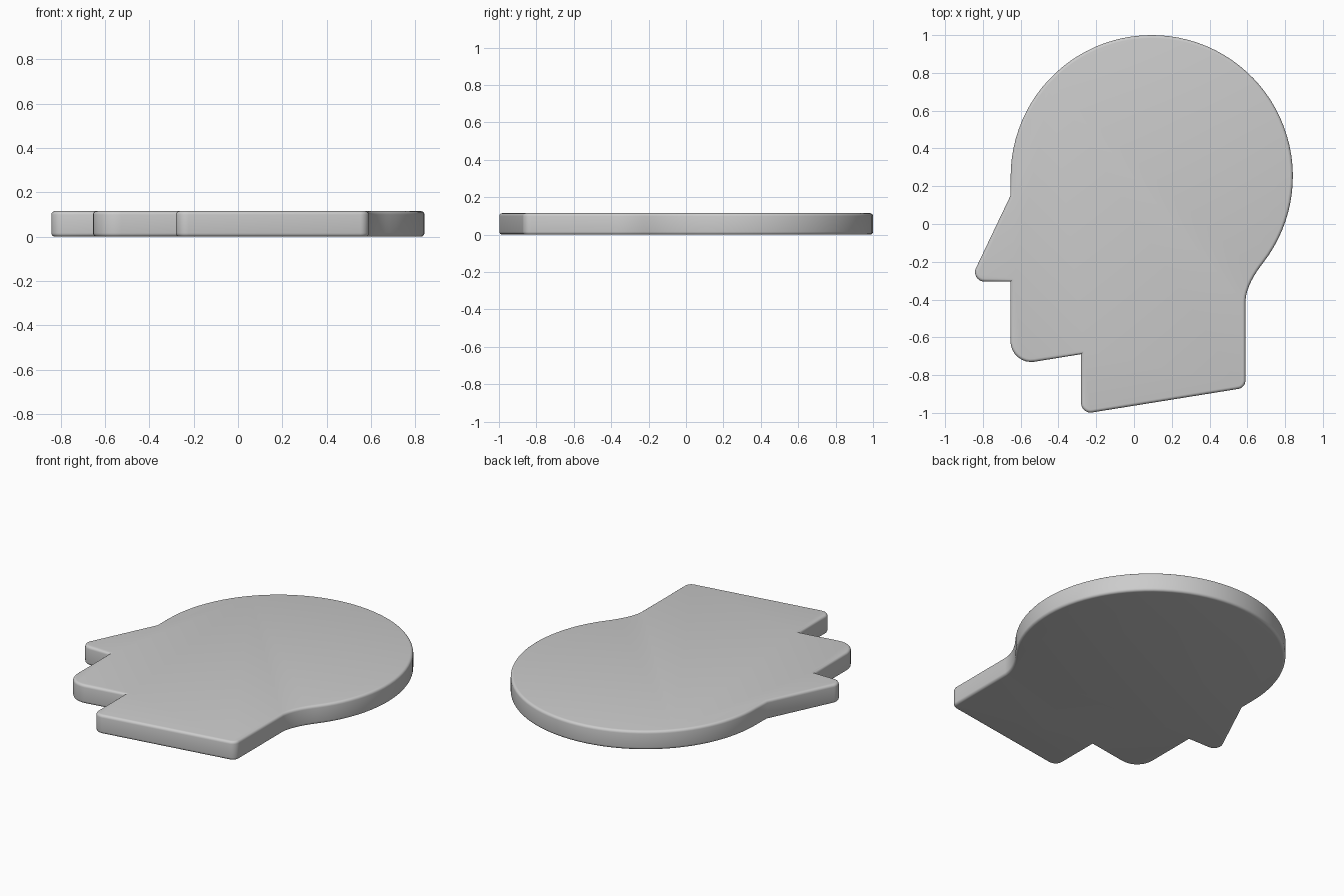
import bpy, bmesh
from math import radians, cos, sin, pi
from mathutils import Vector

if "Cube" in bpy.data.objects:
    bpy.data.objects.remove(bpy.data.objects["Cube"])

H = 0.115          # plate thickness
EDGE = 0.016       # softened rim


def arc(cx, cy, r, a0, a1, n):
    return [Vector((cx + r * cos(radians(a0 + (a1 - a0) * i / n)),
                    cy + r * sin(radians(a0 + (a1 - a0) * i / n)))) for i in range(n + 1)]


def fillet(prev, corner, nxt, r, n=8):
    """Points of a rounded corner tangent to both sides."""
    c = Vector(corner)
    u, v = (Vector(prev) - c).normalized(), (Vector(nxt) - c).normalized()
    half = u.angle(v) / 2
    m = c + (u + v).normalized() * (r / sin(half))
    t = r / math_tan(half)
    a, b = c + u * t - m, c + v * t - m
    ang = a.angle(b)
    return [m + (a * sin((1 - i / n) * ang) + b * sin(i / n * ang)) / sin(ang) for i in range(n + 1)]


def math_tan(x):
    return sin(x) / cos(x)


# corners of the face and neck before rounding
brow, nose, lip = (-0.654, 0.15), (-0.871, -0.305), (-0.654, -0.305)
chin, throat = (-0.654, -0.75), (-0.28, -0.689)
neck_front, neck_back, nape = (-0.28, -1.007), (0.59, -0.867), (0.59, -0.405)

# outline, counter-clockwise: skull, face, neck, nape
outline = arc(0.094, 0.253, 0.747, -38, 180, 56)
outline += [Vector(brow)] + fillet(brow, nose, lip, 0.05) + [Vector(lip)]
outline += fillet(lip, chin, throat, 0.11) + [Vector(throat)]
outline += fillet(throat, neck_front, neck_back, 0.05)
outline += fillet(neck_front, neck_back, nape, 0.045)
p0, p3 = Vector(nape), outline[0]
p1, p2 = p0 + Vector((0.005, 0.07)), p3 - Vector((0.044, 0.056))
for i in range(8):
    t = i / 8
    outline.append(p0 * (1-t)**3 + p1 * 3*t*(1-t)**2 + p2 * 3*t*t*(1-t) + p3 * t**3)

# extruded plate with rounded top and bottom rims
bm = bmesh.new()
base = bm.faces.new([bm.verts.new((p.x, p.y, 0)) for p in outline])
ext = bmesh.ops.extrude_face_region(bm, geom=[base], use_keep_orig=True)
for v in ext["geom"]:
    if isinstance(v, bmesh.types.BMVert):
        v.co.z = H
bmesh.ops.recalc_face_normals(bm, faces=bm.faces)
rims = [e for e in bm.edges if abs(e.verts[0].co.z - e.verts[1].co.z) < 1e-6]
bmesh.ops.bevel(bm, geom=rims, offset=EDGE, offset_type='OFFSET', segments=4,
                profile=0.5, affect='EDGES', clamp_overlap=True)

mesh = bpy.data.meshes.new("head_profile_plate")
bm.to_mesh(mesh)
bm.free()
plate = bpy.data.objects.new("head_profile_plate", mesh)
bpy.context.collection.objects.link(plate)
bpy.context.view_layer.objects.active = plate
plate.select_set(True)
bpy.ops.object.shade_smooth_by_angle(angle=radians(35))
